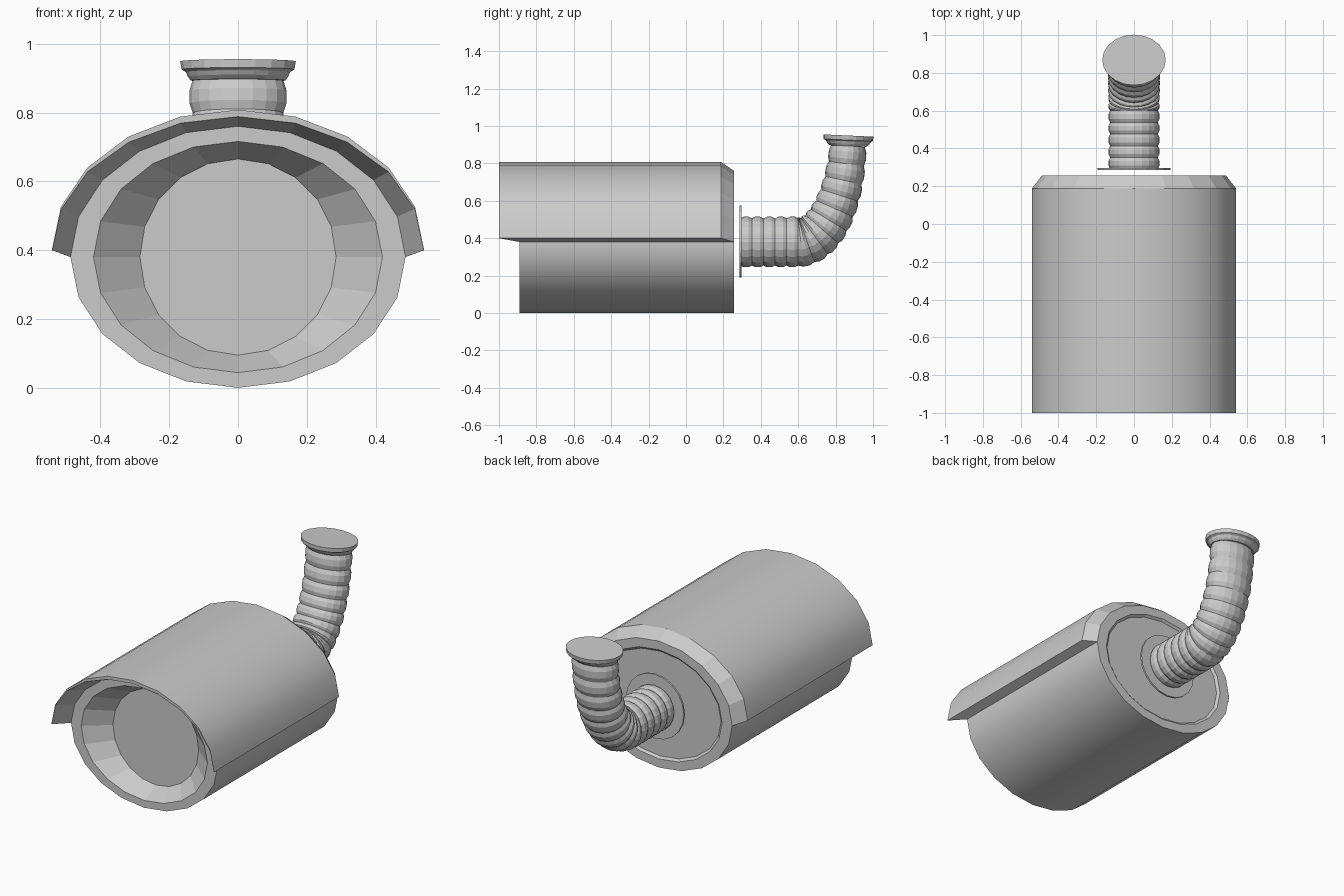
import bpy
from math import sin, cos, pi
from mathutils import Vector

if "Cube" in bpy.data.objects:
    bpy.data.objects.remove(bpy.data.objects["Cube"])

SEG = 20
CZ = 0.38  # height of the body axis


def make_object(name, verts, faces, smooth=()):
    mesh = bpy.data.meshes.new(name)
    mesh.from_pydata([tuple(v) for v in verts], [], faces)
    mesh.update()
    for i in smooth:
        mesh.polygons[i].use_smooth = True
    obj = bpy.data.objects.new(name, mesh)
    bpy.context.collection.objects.link(obj)
    return obj


def loft(name, rings, smooth_bands=()):
    """Bridge closed rings of points and cap both ends."""
    n = len(rings[0])
    verts = [p for r in rings for p in r]
    faces, smooth = [], []
    for k in range(len(rings) - 1):
        for i in range(n):
            j = (i + 1) % n
            if k in smooth_bands:
                smooth.append(len(faces))
            faces.append((k*n + i, k*n + j, (k+1)*n + j, (k+1)*n + i))
    faces.append(tuple(reversed(range(n))))
    faces.append(tuple(range((len(rings)-1)*n, len(rings)*n)))
    return make_object(name, verts, faces, smooth)


def oval(y, rx, rz, cz=CZ):
    # runs anticlockwise seen from the back, so faces point outward
    return [Vector((-rx*cos(2*pi*i/SEG), y, cz + rz*sin(2*pi*i/SEG))) for i in range(SEG)]


# Body: recessed front funnel and window, long shell, shallow back recess
loft("body", [
    oval(-0.78, 0.285, 0.285),
    oval(-0.89, 0.42, 0.336),
    oval(-0.89, 0.487, CZ),
    oval(0.257, 0.487, CZ),
    oval(0.257, 0.42, 0.328),
    oval(0.245, 0.405, 0.315),
], smooth_bands=(2,))


# Hood over the upper half: profiles are half ovals joined round the shell
def arc(y, rx, rz, cz):
    return oval(y, rx, rz, cz)[:SEG // 2 + 1]


profile = [
    arc(-0.89, 0.487, CZ, CZ),
    arc(-1.0, 0.54, 0.388, 0.40),
    arc(-1.0, 0.541, 0.408, 0.40),
    arc(0.187, 0.541, 0.408, 0.40),
    arc(0.257, 0.487, CZ, CZ),
]
n = SEG // 2 + 1
faces, smooth = [], []
for k in range(len(profile) - 1):
    for i in range(n - 1):
        if k == 2:
            smooth.append(len(faces))
        faces.append((k*n + i, k*n + i + 1, (k+1)*n + i + 1, (k+1)*n + i))
faces.append(tuple(k*n for k in range(5)))
faces.append(tuple(k*n + n - 1 for k in reversed(range(5))))
make_object("hood", [p for a in profile for p in a], faces, smooth)

# Mounting flange behind the body
loft("mount_flange", [oval(0.285, 0.193, 0.193, 0.383), oval(0.296, 0.193, 0.193, 0.383)])


# Hose path: straight run, then a bend upward
BEND = [Vector(p) for p in ((0, 0.60, CZ), (0, 0.74, CZ), (0, 0.85, 0.60), (0, 0.866, 0.893))]


def path(s):
    """Centre and direction; s below 0 is the straight run, 0 to 1 the bend."""
    if s <= 0:
        return Vector((0, 0.60 + s*0.31, CZ)), Vector((0, 1, 0))
    a, b, c, d = BEND
    u = 1 - s
    pos = a*u**3 + b*3*u*u*s + c*3*u*s*s + d*s**3
    tan = (b-a)*3*u*u + (c-b)*6*u*s + (d-c)*3*s*s
    return pos, tan.normalized()


def tilted_ring(pos, tan, rx, rn):
    nor = Vector((0, -tan.z, tan.y))
    return [pos + Vector((-rx*cos(2*pi*i/SEG), 0, 0)) + nor*rn*sin(2*pi*i/SEG)
            for i in range(SEG)]


# Corrugated hose, flattening toward the top
def hose_ring(s, dr):
    e = max(s, 0)
    pos, tan = path(s)
    return tilted_ring(pos, tan, 0.135 + 0.006*e + dr, 0.135 - 0.036*e + dr)


rings = []
for start, length, count in ((-1, 1, 5), (0, 1, 9)):
    for b in range(count):
        for f, dr in ((0, -0.009), (0.3, 0), (0.7, 0)):
            rings.append(hose_ring(start + length*(b + f)/count, dr))
rings.append(hose_ring(1, -0.009))
loft("hose", rings)

# Collar and cap plate at the hose's upper end
pos, _ = path(1)
tan = Vector((0, 0.045, 1)).normalized()
loft("end_cap", [tilted_ring(pos + tan*h, tan, rx, rn) for h, rx, rn in (
    (0.0, 0.138, 0.098), (0.012, 0.146, 0.112), (0.025, 0.152, 0.12),
    (0.032, 0.164, 0.132), (0.056, 0.168, 0.134))])
